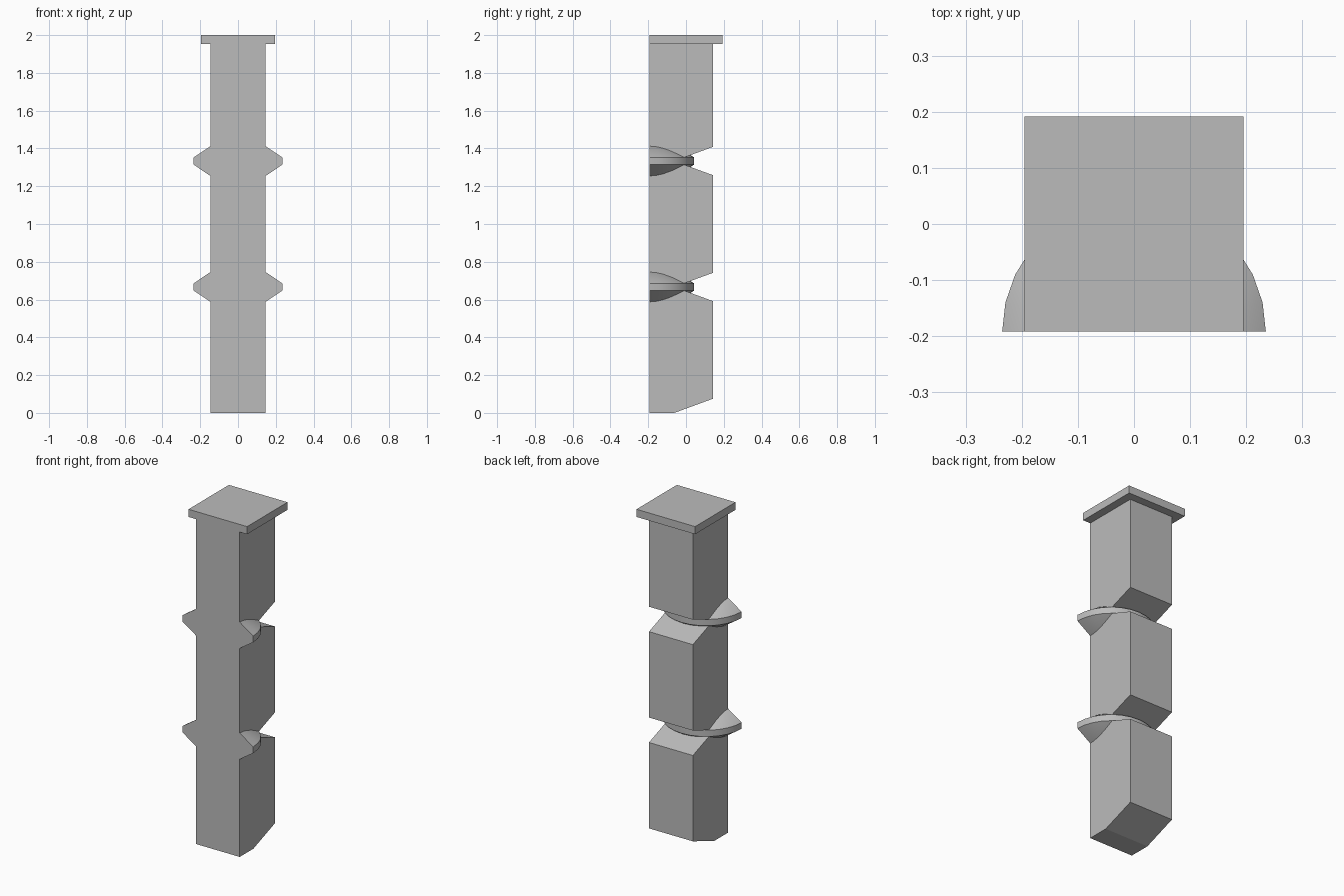
import bpy, bmesh, math
from mathutils import Vector

if "Cube" in bpy.data.objects:
    bpy.data.objects.remove(bpy.data.objects["Cube"], do_unlink=True)

FRONT, BACK = -0.192, 0.143      # front plane and back of the post
HALF_W = 0.146
LEVELS = (2 / 3, 4 / 3)          # heights of the notches and collars
NOTCH_Y, NOTCH_H = -0.062, 0.075

stone = bpy.data.materials.new("stone grey")
stone.use_nodes = True
grey = (0.5, 0.5, 0.5, 1)
stone.diffuse_color = grey
stone.node_tree.nodes["Principled BSDF"].inputs["Base Color"].default_value = grey


def finish(bm, name):
    bmesh.ops.remove_doubles(bm, verts=bm.verts, dist=1e-5)
    bmesh.ops.recalc_face_normals(bm, faces=bm.faces)
    mesh = bpy.data.meshes.new(name)
    bm.to_mesh(mesh)
    bm.free()
    mesh.materials.append(stone)
    obj = bpy.data.objects.new(name, mesh)
    bpy.context.collection.objects.link(obj)
    return obj


def extrude_side_profile(name, points, half_width):
    """Extrude a (y, z) outline across x."""
    bm = bmesh.new()
    face = bm.faces.new([bm.verts.new((-half_width, y, z)) for y, z in points])
    ext = bmesh.ops.extrude_face_region(bm, geom=[face])
    moved = [v for v in ext["geom"] if isinstance(v, bmesh.types.BMVert)]
    bmesh.ops.translate(bm, verts=moved, vec=(2 * half_width, 0, 0))
    return finish(bm, name)


# Post: chamfered foot and V notches cut in from the back
outline = [(FRONT, 0), (NOTCH_Y, 0), (BACK, NOTCH_H)]
for z in LEVELS:
    outline += [(BACK, z - NOTCH_H), (NOTCH_Y, z), (BACK, z + NOTCH_H)]
outline += [(BACK, 1.955), (FRONT, 1.955)]
extrude_side_profile("post", outline, HALF_W)

# Cap: square slab flush with the front
extrude_side_profile("cap", [(FRONT, 1.954), (-FRONT, 1.954), (-FRONT, 2), (FRONT, 2)], 0.195)


# Collars: half of a double cone with a narrow rim
def collar(name, z, radius=0.235, rim=0.019, apex=0.177):
    bm = bmesh.new()
    profile = [(0, -apex), (radius, -rim), (radius, rim), (0, apex)]
    verts = [bm.verts.new((x, FRONT, z + h)) for x, h in profile]
    edges = [bm.edges.new(pair) for pair in zip(verts, verts[1:])]
    bmesh.ops.spin(bm, geom=verts + edges, cent=Vector((0, FRONT, z)),
                   axis=Vector((0, 0, 1)), angle=math.pi, steps=14)
    bmesh.ops.remove_doubles(bm, verts=bm.verts, dist=1e-5)
    bmesh.ops.holes_fill(bm, edges=[e for e in bm.edges if e.is_boundary], sides=0)
    obj = finish(bm, name)
    bpy.ops.object.select_all(action="DESELECT")
    obj.select_set(True)
    bpy.context.view_layer.objects.active = obj
    bpy.ops.object.shade_smooth_by_angle(angle=math.radians(30))


for label, z in zip(("lower_collar", "upper_collar"), LEVELS):
    collar(label, z)
